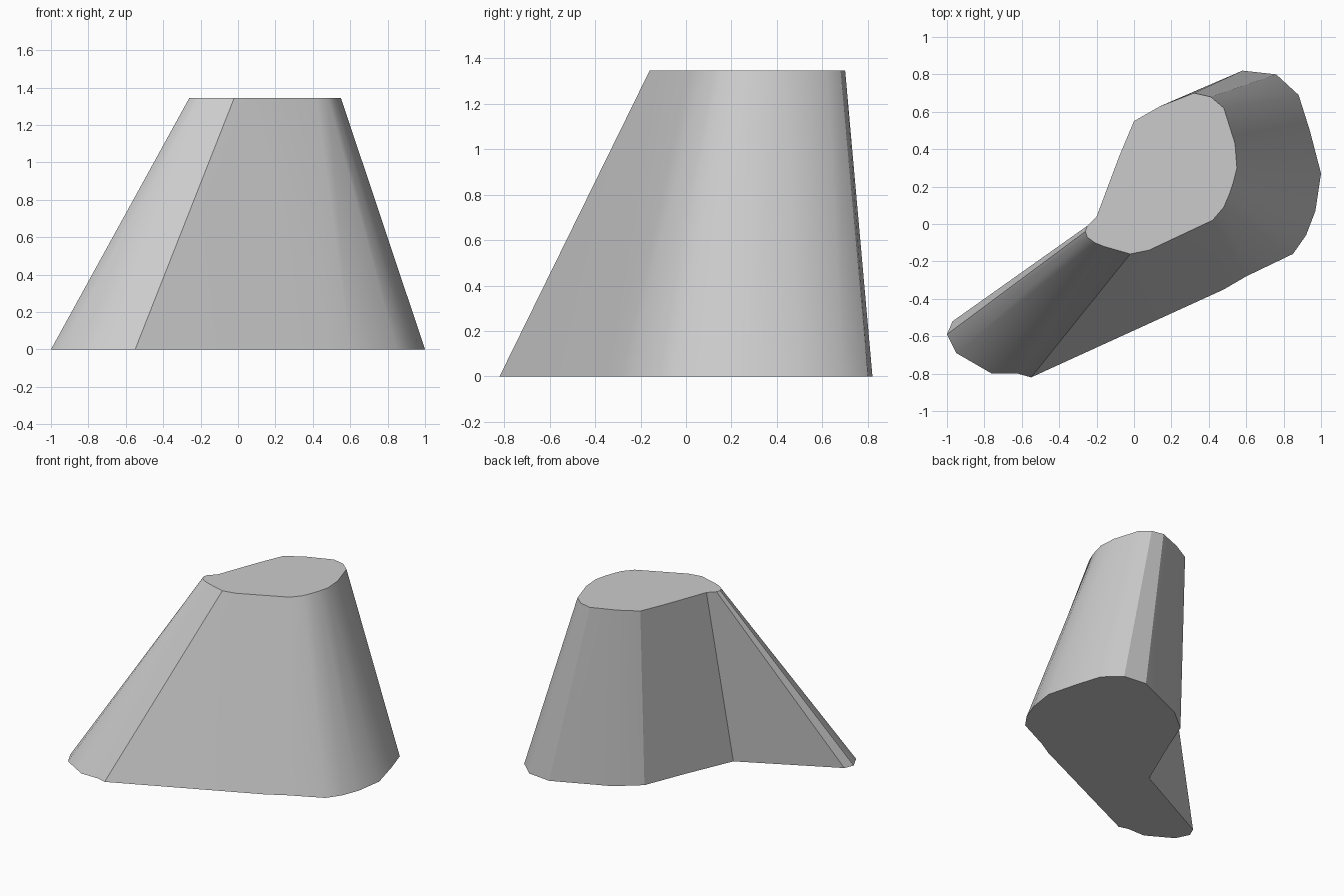
import bpy, bmesh, math

cube = bpy.data.objects.get("Cube")
if cube:
    bpy.data.objects.remove(cube, do_unlink=True)

HEIGHT = 1.345

# Matching footprint and summit outlines, counter-clockwise from the narrow tip
base = [(-.97, -.52), (-1, -.59), (-.95, -.69), (-.76, -.8), (-.62, -.8),
        (-.55, -.82), (.48, -.35), (.6, -.28), (.85, -.16), (.92, -.06),
        (.97, .07), (1, .27), (.94, .5), (.88, .69), (.76, .8),
        (.58, .82), (.17, .64), (0, .5), (-.12, .2), (-.28, -.17)]
summit = [(-.25, -.01), (-.26, -.04), (-.25, -.07), (-.21, -.1), (-.16, -.12),
          (-.02, -.16), (.08, -.14), (.42, .02), (.48, .09), (.51, .16),
          (.53, .22), (.55, .3), (.54, .43), (.48, .62), (.41, .68),
          (.32, .7), (.14, .63), (0, .55), (-.08, .36), (-.2, .04)]


def make_material(name, colour):
    mat = bpy.data.materials.new(name)
    mat.use_nodes = True
    mat.diffuse_color = colour
    for node in mat.node_tree.nodes:
        if node.type == 'BSDF_PRINCIPLED':
            node.inputs["Base Color"].default_value = colour
    return mat


def loft(name, lower, upper, height, mat):
    """Solid with flat ends and sloping sides between two outlines."""
    bm = bmesh.new()
    low = [bm.verts.new((x, y, 0)) for x, y in lower]
    top = [bm.verts.new((x, y, height)) for x, y in upper]
    n = len(low)
    for i in range(n):
        j = (i + 1) % n
        bm.faces.new((low[i], low[j], top[j], top[i]))
    bm.faces.new(top)
    bm.faces.new(low[::-1])
    bmesh.ops.recalc_face_normals(bm, faces=bm.faces)
    mesh = bpy.data.meshes.new(name)
    bm.to_mesh(mesh)
    bm.free()
    mesh.materials.append(mat)
    obj = bpy.data.objects.new(name, mesh)
    bpy.context.collection.objects.link(obj)
    return obj


# Sloping rock with a flat summit and a notch behind the narrow ridge
grey = make_material("stone_grey", (.6, .6, .6, 1))
rock = loft("rock_mesa", base, summit, HEIGHT, grey)

bpy.ops.object.select_all(action='DESELECT')
rock.select_set(True)
bpy.context.view_layer.objects.active = rock
bpy.ops.object.shade_smooth_by_angle(angle=math.radians(30))
